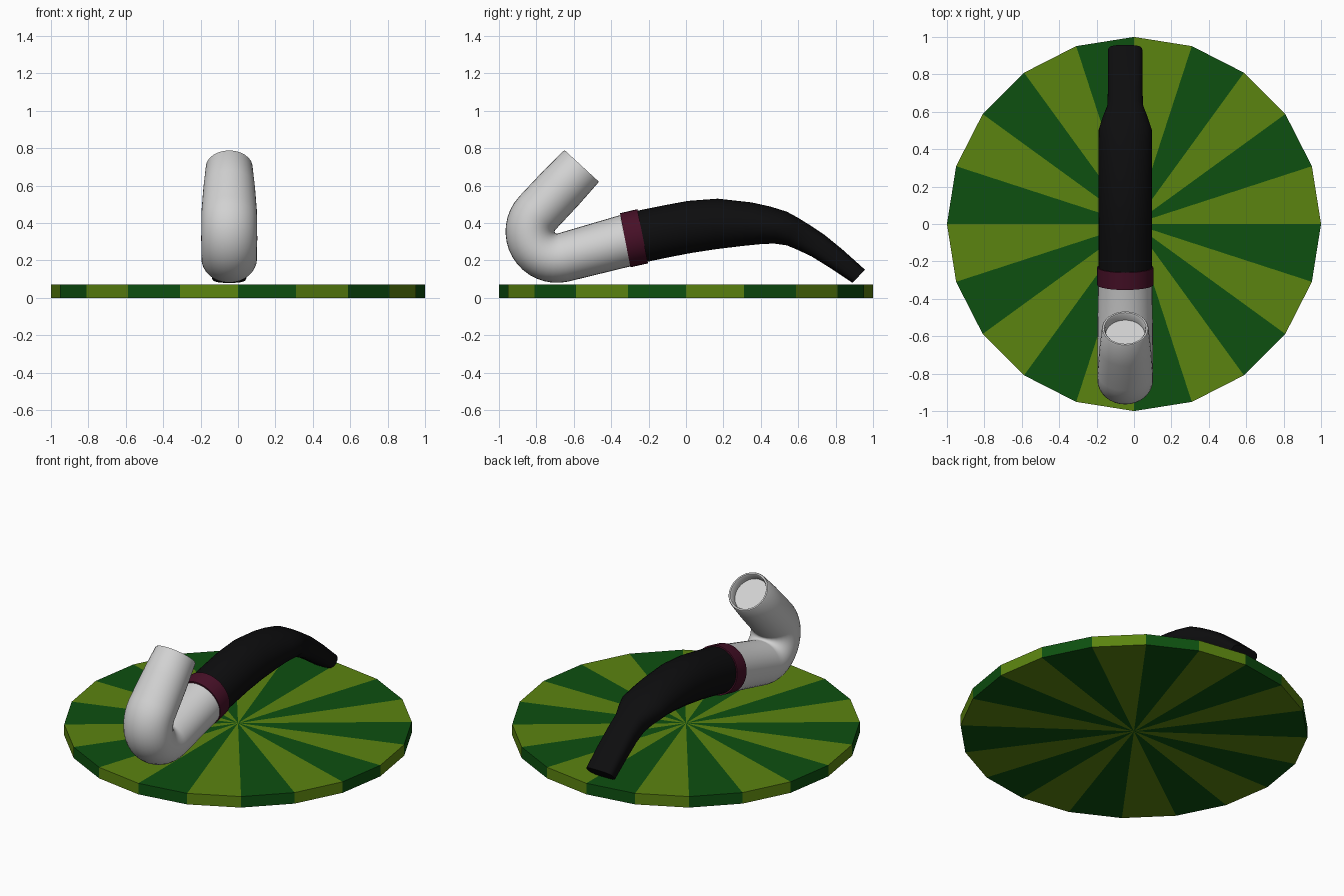
import bpy, bmesh
from math import cos, sin, pi, radians
from mathutils import Vector

if "Cube" in bpy.data.objects:
    bpy.data.objects.remove(bpy.data.objects["Cube"])

AXIS_X = -0.047
SIDES = 32


def material(name, rgb):
    m = bpy.data.materials.new(name)
    m.use_nodes = True
    m.diffuse_color = (*rgb, 1)
    m.node_tree.nodes["Principled BSDF"].inputs["Base Color"].default_value = (*rgb, 1)
    return m


dark_green = material("dark green", (0.004, 0.08, 0.005))
light_green = material("olive green", (0.105, 0.23, 0.005))
ivory = material("pale grey", (0.64, 0.64, 0.64))
wine = material("wine red", (0.062, 0.005, 0.02))
black = material("black", (0.004, 0.004, 0.0045))


def finish(name, bm, mats, smooth=True):
    bmesh.ops.recalc_face_normals(bm, faces=bm.faces)
    mesh = bpy.data.meshes.new(name)
    bm.to_mesh(mesh)
    bm.free()
    for m in mats:
        mesh.materials.append(m)
    ob = bpy.data.objects.new(name, mesh)
    bpy.context.collection.objects.link(ob)
    if smooth:
        bpy.ops.object.select_all(action="DESELECT")
        ob.select_set(True)
        bpy.context.view_layer.objects.active = ob
        bpy.ops.object.shade_smooth_by_angle(angle=radians(40))
    return ob


def spow(v, p):
    return abs(v) ** p * (1 if v >= 0 else -1)


def loft(name, stations, mat):
    """Skin rounded sections: (upper yz, lower yz, half width, roundness)."""
    bm = bmesh.new()
    rings = []
    for up, low, half, power in stations:
        up, low = Vector(up), Vector(low)
        mid, arm = (up + low) / 2, (up - low) / 2
        ring = []
        for i in range(SIDES):
            a = 2 * pi * i / SIDES
            p = mid + arm * spow(sin(a), power)
            ring.append(bm.verts.new((AXIS_X + half * spow(cos(a), power), p.x, p.y)))
        rings.append(ring)
    for r, s in zip(rings, rings[1:]):
        for i in range(SIDES):
            j = (i + 1) % SIDES
            bm.faces.new((r[i], r[j], s[j], s[i]))
    bm.faces.new(rings[0])
    bm.faces.new(rings[-1])
    return finish(name, bm, [mat])


# Round base: alternating wedges
bm = bmesh.new()
n, thick = 20, 0.07
for k in range(n):
    a, b = 2 * pi * k / n, 2 * pi * (k + 1) / n
    flat = [(0, 0), (cos(a), sin(a)), (cos(b), sin(b))]
    low = [bm.verts.new((x, y, 0)) for x, y in flat]
    top = [bm.verts.new((x, y, thick)) for x, y in flat]
    for f in (low[::-1], top, (low[1], low[2], top[2], top[1])):
        bm.faces.new(f).material_index = k % 2
bmesh.ops.remove_doubles(bm, verts=bm.verts, dist=1e-5)
finish("striped_base", bm, [light_green, dark_green], smooth=False)

# Bowl: hollow mouth, straight arm, tight bend, shank
mouth_up, mouth_low = Vector((-0.65, 0.79)), Vector((-0.465, 0.62))
centre = (mouth_up + mouth_low) / 2
inward = Vector((-0.68, -0.73))


def mouth_ring(scale, depth):
    c = centre + inward * depth
    return (c + (mouth_up - centre) * scale, c + (mouth_low - centre) * scale, 0.125 * scale, 1)


stations = [mouth_ring(0.84, 0.05), mouth_ring(0.86, 0.008), mouth_ring(0.9, 0),
            mouth_ring(0.97, 0), mouth_ring(1, 0.006),
            ((-0.76, 0.682), (-0.575, 0.495), 0.138, 1)]
pivot = Vector((-0.69, 0.355))
for k in range(17):
    a = radians(137 + (283 - 137) * k / 16)
    d = Vector((cos(a), sin(a)))
    # the outside of the bend becomes the underside of the shank
    stations.append((pivot + d * 0.275, pivot + d * 0.012, 0.149, 1))
stations.append(((-0.297, 0.168), (-0.352, 0.442), 0.145, 1))
loft("bowl_and_shank", stations, ivory)

# Collar ring
loft("collar", [((-0.353, 0.452), (-0.297, 0.163), 0.15, 1),
                ((-0.26, 0.474), (-0.203, 0.184), 0.15, 1)], wine)

# Curved stem, narrowing to a flat mouthpiece
loft("stem", [
    ((-0.262, 0.465), (-0.205, 0.193), 0.143, 1),
    ((-0.13, 0.492), (-0.09, 0.217), 0.143, 1),
    ((0.01, 0.518), (0.03, 0.24), 0.143, 1),
    ((0.17, 0.53), (0.16, 0.26), 0.143, 1),
    ((0.35, 0.51), (0.31, 0.278), 0.143, 1),
    ((0.45, 0.488), (0.4, 0.287), 0.143, 1),
    ((0.54, 0.46), (0.47, 0.29), 0.142, 0.95),
    ((0.6, 0.427), (0.54, 0.28), 0.12, 0.85),
    ((0.66, 0.39), (0.595, 0.257), 0.096, 0.75),
    ((0.74, 0.337), (0.67, 0.222), 0.093, 0.7),
    ((0.84, 0.255), (0.77, 0.16), 0.093, 0.65),
    ((0.957, 0.15), (0.89, 0.08), 0.092, 0.6)], black)
